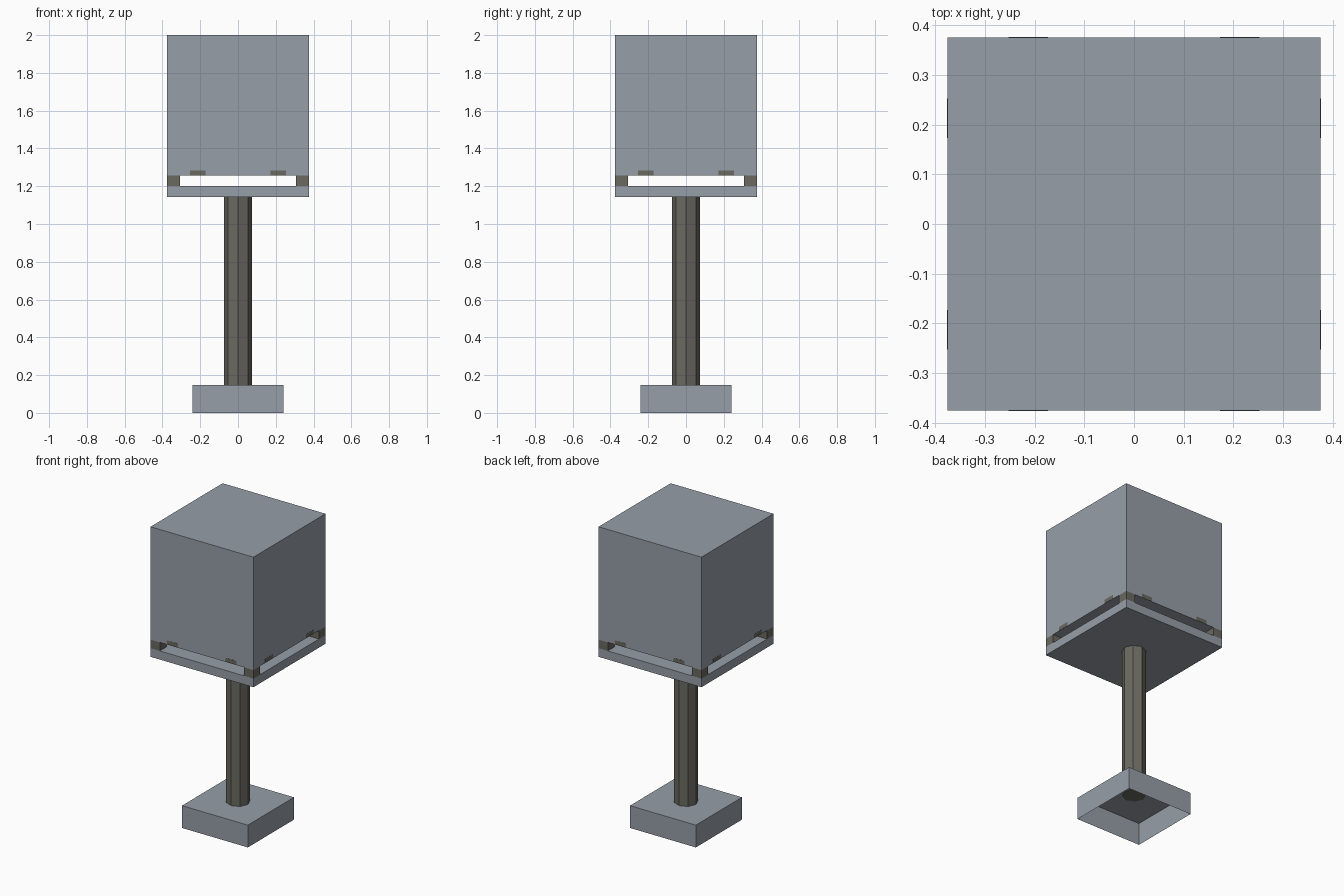
import bpy, bmesh, math
from mathutils import Matrix, Vector

if "Cube" in bpy.data.objects:
    bpy.data.objects.remove(bpy.data.objects["Cube"])


def material(name, rgb):
    m = bpy.data.materials.new(name)
    m.diffuse_color = (*rgb, 1)
    m.use_nodes = True
    m.node_tree.nodes["Principled BSDF"].inputs["Base Color"].default_value = m.diffuse_color
    return m


grey = material("blue_grey_metal", (0.31, 0.345, 0.395))
dark = material("dark_warm_grey", (0.142, 0.139, 0.116))


def finish(name, bm, mat):
    me = bpy.data.meshes.new(name)
    bm.to_mesh(me)
    bm.free()
    me.materials.append(mat)
    ob = bpy.data.objects.new(name, me)
    bpy.context.collection.objects.link(ob)
    return ob


def box(name, x0, x1, y0, y1, z0, z1, mat, open_bottom=False, turn=0.0):
    bm = bmesh.new()
    size = Matrix.Diagonal((x1 - x0, y1 - y0, z1 - z0, 1))
    place = Matrix.Translation(((x0 + x1) / 2, (y0 + y1) / 2, (z0 + z1) / 2))
    bmesh.ops.create_cube(bm, size=1, matrix=Matrix.Rotation(turn, 4, 'Z') @ place @ size)
    if open_bottom:
        bm.normal_update()
        down = [f for f in bm.faces if f.normal.z < -0.9]
        bmesh.ops.delete(bm, geom=down, context='FACES_ONLY')
    return finish(name, bm, mat)


H = 0.375  # half width of the head

# Base block, hollow underneath
box("base", -0.24, 0.24, -0.24, 0.24, 0, 0.147, grey, open_bottom=True)

# Octagonal post with corners on the axes
bm = bmesh.new()
bmesh.ops.create_cone(bm, cap_ends=True, segments=8, radius1=0.073, radius2=0.073,
                      depth=1.0, matrix=Matrix.Translation((0, 0, 0.645)))
finish("post", bm, dark)

# Head: lower plate and big box
box("lower_plate", -H, H, -H, H, 1.143, 1.2, grey)
box("head_box", -H, H, -H, H, 1.256, 2.0, grey)

# Corner spacers between plate and box
for sx in (-1, 1):
    for sy in (-1, 1):
        xs = sorted((sx * 0.307, sx * H))
        ys = sorted((sy * 0.307, sy * H))
        box("corner_spacer", *xs, *ys, 1.2, 1.256, dark)

# Small dark tabs at the lower edge of each side
for k in range(4):
    for s in (-1, 1):
        c = s * 0.213
        box("lower_tab", c - 0.04, c + 0.04, -H - 0.001, -H + 0.004,
            1.257, 1.283, dark, turn=k * math.pi / 2)
